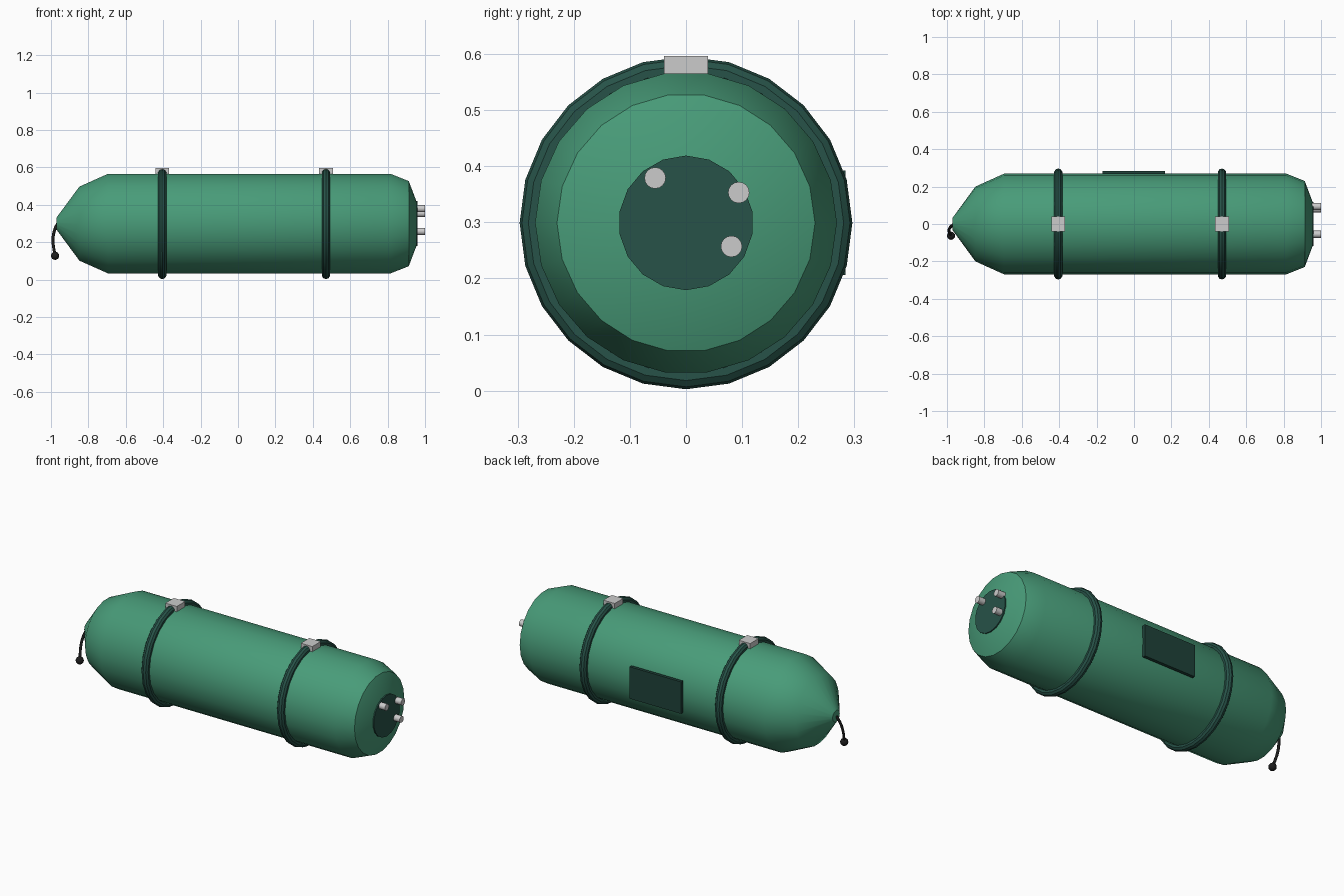
import bpy, bmesh
from math import pi, sin, cos, radians
from mathutils import Vector

if "Cube" in bpy.data.objects:
    bpy.data.objects.remove(bpy.data.objects["Cube"])

CZ = 0.299  # height of the long axis


def material(name, rgb):
    m = bpy.data.materials.new(name)
    m.diffuse_color = (*rgb, 1)
    m.use_nodes = True
    m.node_tree.nodes["Principled BSDF"].inputs["Base Color"].default_value = m.diffuse_color
    return m


GREEN = material("green", (0.065, 0.33, 0.19))
DARK = material("dark_green", (0.02, 0.085, 0.065))
PANEL = material("panel_green", (0.014, 0.055, 0.042))
BLACK = material("black", (0.012, 0.012, 0.012))


def finish(ob, name, mat=None, smooth=True):
    ob.name = name
    if mat:
        ob.data.materials.append(mat)
    if smooth:
        bpy.ops.object.select_all(action='DESELECT')
        ob.select_set(True)
        bpy.context.view_layer.objects.active = ob
        bpy.ops.object.shade_smooth_by_angle(angle=radians(32))
    return ob


def lathe_x(name, profile, sides, mat=None, y=0, z=CZ, start=0):
    """Spin (x, radius) points around an axis along x, with closed ends."""
    bm = bmesh.new()
    rings = []
    for x, r in profile:
        rings.append([bm.verts.new((x, y + r * cos(start + 2 * pi * i / sides),
                                    z + r * sin(start + 2 * pi * i / sides)))
                      for i in range(sides)])
    for a, b in zip(rings, rings[1:]):
        for i in range(sides):
            j = (i + 1) % sides
            bm.faces.new((a[i], a[j], b[j], b[i]))
    bm.faces.new(rings[0])
    bm.faces.new(rings[-1])
    bmesh.ops.recalc_face_normals(bm, faces=bm.faces)
    me = bpy.data.meshes.new(name)
    bm.to_mesh(me)
    bm.free()
    ob = bpy.data.objects.new(name, me)
    bpy.context.collection.objects.link(ob)
    return finish(ob, name, mat)


def box(name, lo, hi, mat=None):
    lo, hi = Vector(lo), Vector(hi)
    bpy.ops.mesh.primitive_cube_add(size=1, location=(lo + hi) / 2)
    ob = bpy.context.object
    ob.scale = hi - lo
    return finish(ob, name, mat, smooth=False)


# Main canister body
lathe_x("canister_body", [(-0.97, 0.033), (-0.848, 0.2), (-0.695, 0.269),
                          (0.815, 0.269), (0.913, 0.23), (0.955, 0.118)], 22, GREEN)

# Dark end plate and its pins
lathe_x("end_plate", [(0.935, 0.12), (0.961, 0.12)], 18, DARK, start=pi / 2)
for i, (y, z) in enumerate([(-0.055, 0.379), (0.094, 0.353), (0.081, 0.257)]):
    lathe_x(f"end_pin_{i + 1}", [(0.945, 0.019), (1.0, 0.019)], 16, y=y, z=z)

# Straps with buckles on top
for side, x in (("rear", -0.405), ("front", 0.47)):
    bpy.ops.mesh.primitive_torus_add(major_radius=0.274, minor_radius=0.0225,
                                     major_segments=24, minor_segments=10,
                                     location=(x, 0, CZ), rotation=(0, pi / 2, 0))
    finish(bpy.context.object, f"{side}_strap", DARK)
    box(f"{side}_buckle", (x - 0.037, -0.039, 0.565), (x + 0.037, 0.039, 0.596))

# Side panel
box("side_panel", (-0.168, 0.266, CZ - 0.093), (0.165, 0.284, CZ + 0.093), PANEL)

# Pull cord and its bead
curve = bpy.data.curves.new("pull_cord", 'CURVE')
curve.dimensions = '3D'
curve.bevel_depth = 0.008
curve.bevel_resolution = 1
curve.use_fill_caps = True
path = [(-0.96, 0, 0.305), (-0.977, -0.012, 0.275), (-0.989, -0.032, 0.215), (-0.979, -0.062, 0.13)]
spline = curve.splines.new('BEZIER')
spline.resolution_u = 4
spline.bezier_points.add(len(path) - 1)
for p, co in zip(spline.bezier_points, path):
    p.co = co
    p.handle_left_type = p.handle_right_type = 'AUTO'
cord = bpy.data.objects.new("pull_cord", curve)
bpy.context.collection.objects.link(cord)
curve.materials.append(BLACK)

bpy.ops.mesh.primitive_uv_sphere_add(segments=12, ring_count=8, radius=0.022,
                                     location=(-0.978, -0.063, 0.127))
finish(bpy.context.object, "pull_bead", BLACK)
